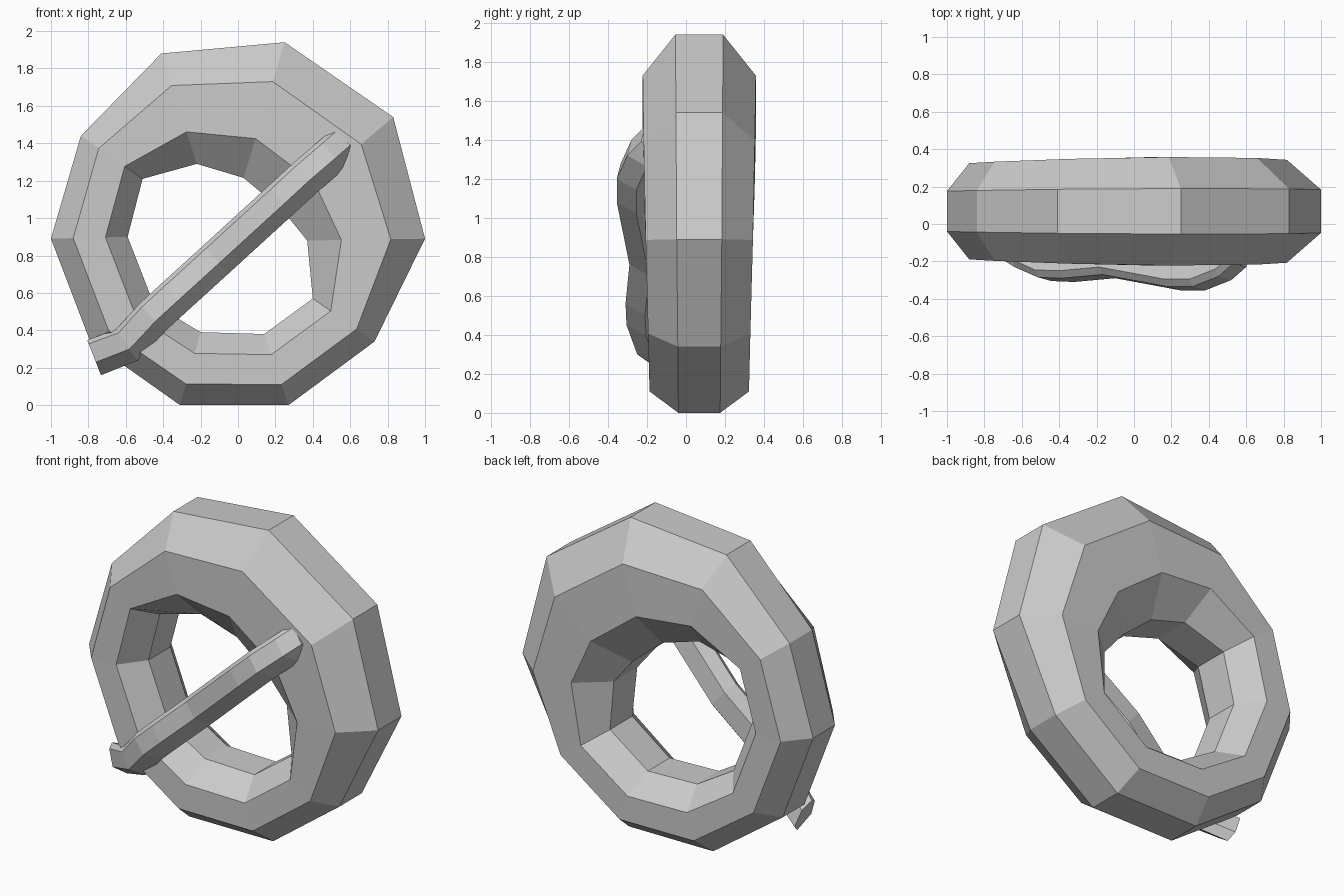
import bpy
import bmesh
from mathutils import Vector

default = bpy.data.objects.get("Cube")
if default:
    bpy.data.objects.remove(default, do_unlink=True)

# One plain grey for everything
grey = bpy.data.materials.new("light grey")
grey.use_nodes = True
colour = (0.6, 0.6, 0.6, 1)
grey.diffuse_color = colour
bsdf = next(n for n in grey.node_tree.nodes if n.type == "BSDF_PRINCIPLED")
bsdf.inputs["Base Color"].default_value = colour


def loft(name, sections, closed):
    """Skin a list of equal-length sections into a flat-shaded mesh object."""
    bm = bmesh.new()
    loops = [[bm.verts.new(point) for point in section] for section in sections]
    pairs = list(zip(loops, loops[1:]))
    if closed:
        pairs.append((loops[-1], loops[0]))
    for a, b in pairs:
        for i in range(len(a)):
            j = (i + 1) % len(a)
            bm.faces.new((a[i], a[j], b[j], b[i]))
    if not closed:
        bm.faces.new(loops[0])
        bm.faces.new(loops[-1])
    bmesh.ops.recalc_face_normals(bm, faces=bm.faces[:])
    mesh = bpy.data.meshes.new(name)
    bm.to_mesh(mesh)
    bm.free()
    mesh.materials.append(grey)
    obj = bpy.data.objects.new(name, mesh)
    bpy.context.collection.objects.link(obj)
    return obj


# Ring: outer rim point, throat point (both x, z) and half depth per station
ring_stations = [
    ((-0.41, 1.88), (-0.22, 1.29), 0.28), ((0.25, 1.94), (0.03, 1.215), 0.29),
    ((0.83, 1.54), (0.24, 1.04), 0.285), ((1.0, 0.89), (0.37, 0.88), 0.275),
    ((0.73, 0.34), (0.4, 0.57), 0.262), ((0.27, 0), (0.14, 0.38), 0.255),
    ((-0.31, 0), (-0.2, 0.39), 0.255), ((-0.79, 0.34), (-0.45, 0.54), 0.255),
    ((-1.0, 0.89), (-0.59, 0.9), 0.257), ((-0.84, 1.44), (-0.51, 1.21), 0.265),
]
ring_middle = 0.068
# Octagonal tube: (way from rim to throat, share of half depth)
front_half = [(0, -0.42), (0.29, -1), (0.71, -1), (1, -0.42)]
octagon = front_half + [(t, -d) for t, d in reversed(front_half)]


def ring_section(rim, throat, depth):
    points = []
    for t, d in octagon:
        p = Vector(rim).lerp(Vector(throat), t)
        points.append((p.x, ring_middle + d * depth, p.y))
    return points


loft("ring", [ring_section(*station) for station in ring_stations], True)

# Bar: ridge path (x, y, z) and section (across, back from the ridge)
ridge = [Vector(p) for p in (
    (-0.76, -0.15, 0.23), (-0.58, -0.25, 0.3), (-0.44, -0.305, 0.45),
    (-0.32, -0.31, 0.56), (-0.1, -0.29, 0.76), (0.25, -0.355, 1.08),
    (0.38, -0.355, 1.2), (0.52, -0.3, 1.32), (0.6, -0.23, 1.39))]
bar_profile = [(0, 0), (0.105, 0.02), (0.127, 0.06), (0.09, 0.14),
               (-0.03, 0.15), (-0.075, 0.1)]

bar_sections = []
for i, point in enumerate(ridge):
    along = ridge[min(i + 1, len(ridge) - 1)] - ridge[max(i - 1, 0)]
    across = Vector((-along.z, 0, along.x)).normalized()
    tip = i == len(ridge) - 1
    section = []
    for u, back in bar_profile:
        # The upper tip closes in on its lower side
        u = u * 0.3 if tip and u < 0 else u
        section.append(point + across * u + Vector((0, back, 0)))
    bar_sections.append(section)
loft("diagonal_bar", bar_sections, False)
